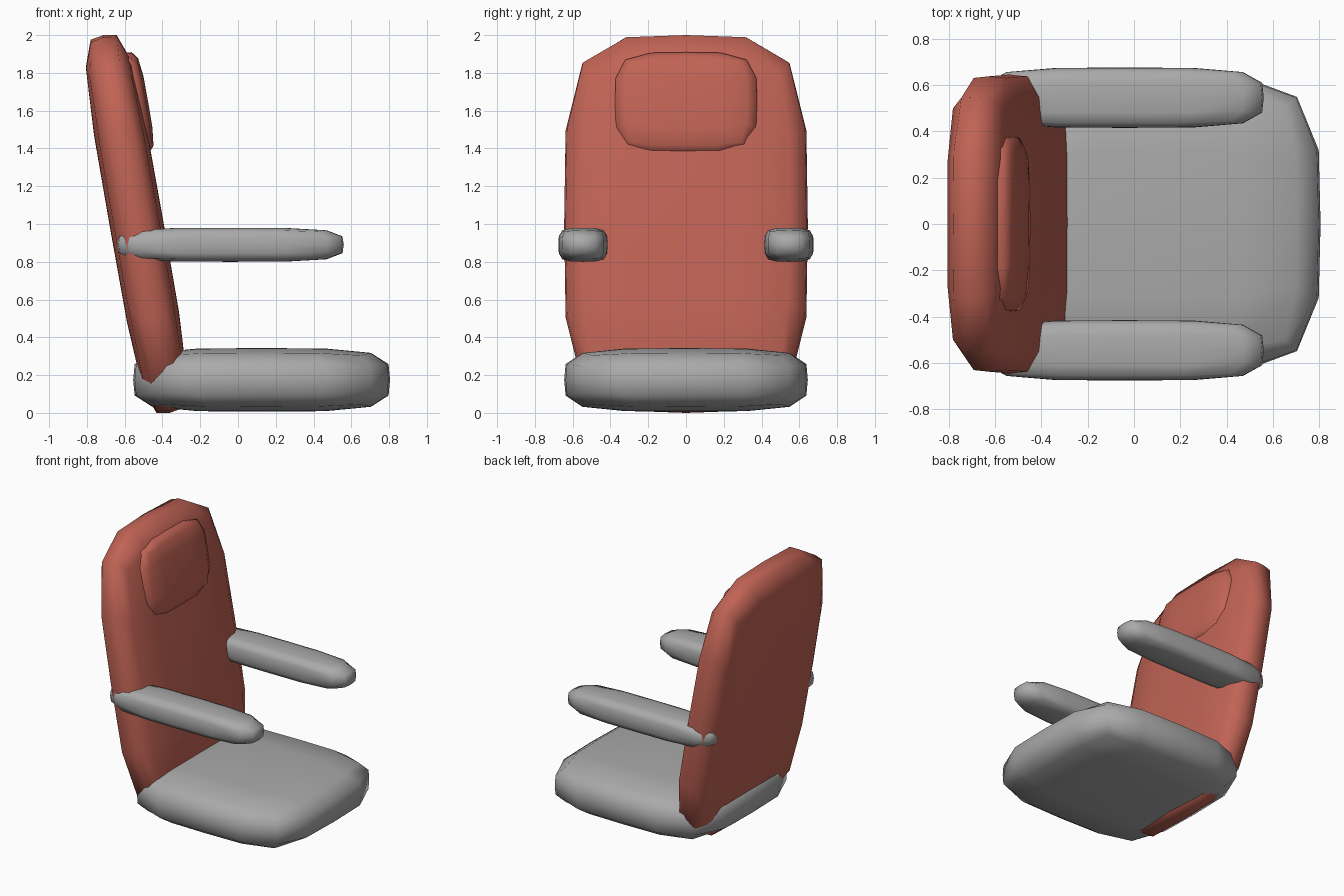
import bpy, bmesh, math
from mathutils import Vector

if "Cube" in bpy.data.objects:
    bpy.data.objects.remove(bpy.data.objects["Cube"])


def material(name, rgb):
    m = bpy.data.materials.new(name)
    m.diffuse_color = (*rgb, 1)
    m.use_nodes = True
    m.node_tree.nodes["Principled BSDF"].inputs["Base Color"].default_value = m.diffuse_color
    return m


red = material("soft red", (0.53, 0.125, 0.09))
grey = material("grey", (0.40, 0.40, 0.40))


def cushion(name, center, half, mat, tilt=0.0, n=4.27):
    """Coarse rounded box: a 4x4x4 gridded cube pushed onto a superellipsoid."""
    bm = bmesh.new()
    bmesh.ops.create_cube(bm, size=2)
    bmesh.ops.subdivide_edges(bm, edges=bm.edges[:], cuts=3, use_grid_fill=True)
    for v in bm.verts:
        r = sum(abs(c) ** n for c in v.co) ** (1 / n)
        v.co = Vector([c / r * h for c, h in zip(v.co, half)])
    for f in bm.faces:
        f.smooth = True
    mesh = bpy.data.meshes.new(name)
    bm.to_mesh(mesh)
    bm.free()
    mesh.materials.append(mat)
    ob = bpy.data.objects.new(name, mesh)
    ob.location = center
    ob.rotation_euler = (0, tilt, 0)
    bpy.context.collection.objects.link(ob)
    return ob


TILT = math.radians(-10)

# Seat cushion
cushion("seat", (0.125, 0, 0.175), (0.68, 0.645, 0.168), grey)
# Reclined backrest and its head pad
cushion("backrest", (-0.537, 0, 1.0), (0.142, 0.645, 1.015), red, TILT)
cushion("head_pad", (-0.555, 0, 1.635), (0.08, 0.38, 0.275), red, TILT)
# Armrests
for side, y in (("left", 0.545), ("right", -0.545)):
    cushion("armrest_" + side, (-0.04, y, 0.89), (0.60, 0.13, 0.09), grey)
